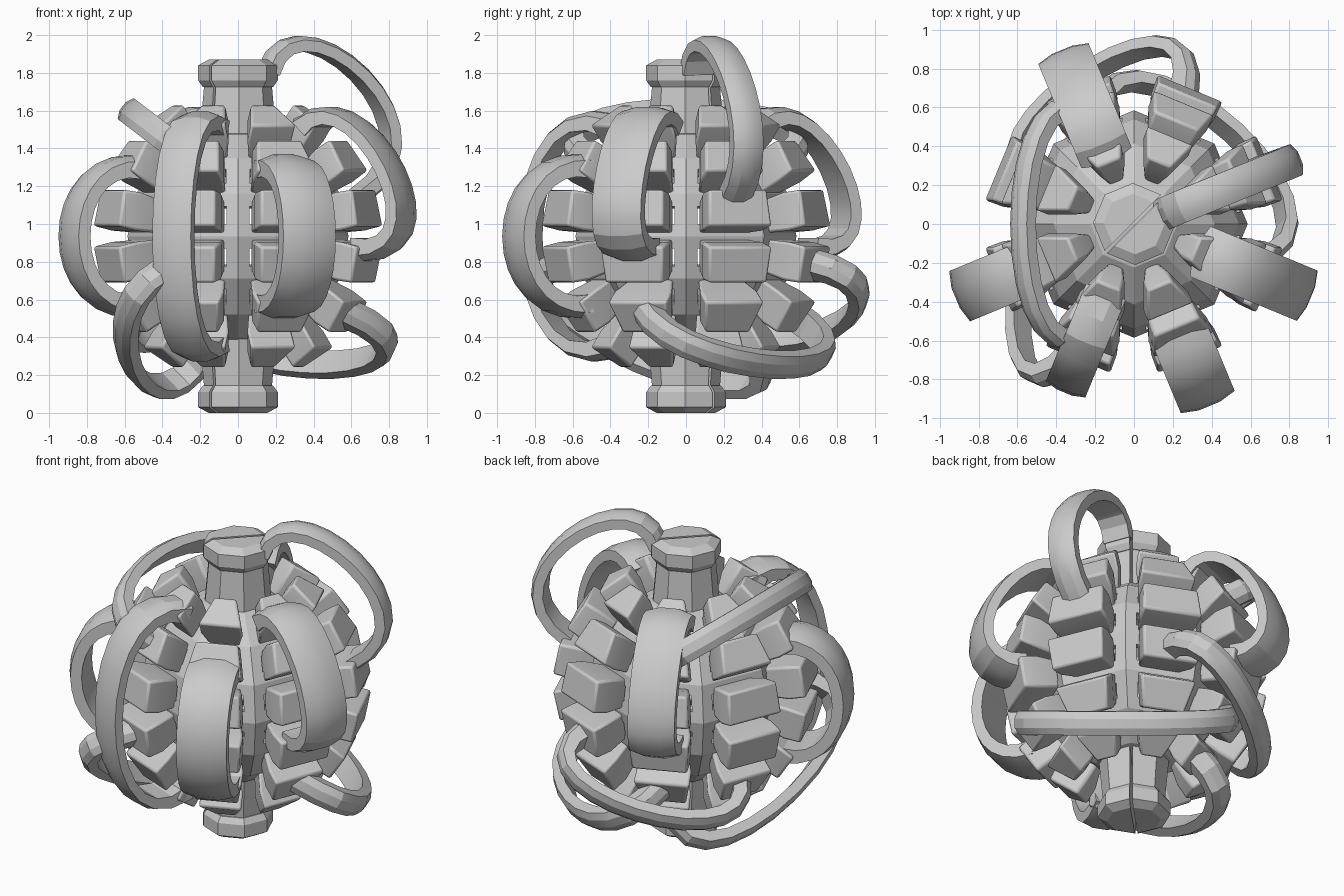
import bpy, bmesh, math
from mathutils import Vector as V

if "Cube" in bpy.data.objects:
    bpy.data.objects.remove(bpy.data.objects["Cube"])

CZ = 0.935                      # height of the core centre
ROWS = [56.25, 33.75, 11.25, -11.25, -33.75, -56.25]


def sph(r, lon, lat):
    a, b = math.radians(lon), math.radians(lat)
    return V((r * math.cos(b) * math.cos(a), r * math.cos(b) * math.sin(a), r * math.sin(b)))


def finish(name, bm, bevel=0, angle=30):
    bmesh.ops.recalc_face_normals(bm, faces=bm.faces)
    me = bpy.data.meshes.new(name)
    bm.to_mesh(me)
    bm.free()
    ob = bpy.data.objects.new(name, me)
    bpy.context.collection.objects.link(ob)
    if bevel:
        m = ob.modifiers.new("bevel", 'BEVEL')
        m.width, m.segments = bevel, 2
    bpy.ops.object.select_all(action='DESELECT')
    ob.select_set(True)
    bpy.context.view_layer.objects.active = ob
    if angle:
        bpy.ops.object.shade_smooth_by_angle(angle=math.radians(angle))
    return ob


def hull(bm, pts):
    vs = [bm.verts.new(p) for p in pts]
    res = bmesh.ops.convex_hull(bm, input=vs)
    bmesh.ops.delete(bm, geom=[g for g in res['geom_interior'] if isinstance(g, bmesh.types.BMVert)],
                     context='VERTS')


# Core cage: eight-sided sphere with a window in every face
bm = bmesh.new()
bmesh.ops.create_uvsphere(bm, u_segments=8, v_segments=8, radius=0.585)
windows = [f for f in bm.faces if len(f.verts) == 4]
bmesh.ops.inset_individual(bm, faces=windows, thickness=0.066, use_even_offset=True)
bmesh.ops.delete(bm, geom=windows, context='FACES')
core = finish("core_cage", bm, angle=0)
core.location.z = CZ
m = core.modifiers.new("thickness", 'SOLIDIFY')
m.thickness, m.offset = 0.06, -1


# Blocks: six rows of eight, each on a narrow stem
def ring(r, lon, lat, dlat, gap):
    pts = []
    for s in (-1, 1):
        for t in (-1, 1):
            la = lat + s * dlat
            half = 22.5 - math.degrees(math.asin(min(0.35, gap / (r * math.cos(math.radians(la))))))
            pts.append(sph(r, lon + t * half, la) + V((0, 0, CZ)))
    return pts


for i, lat in enumerate(ROWS):
    bm = bmesh.new()
    c = math.cos(math.radians(lat))
    for k in range(8):
        lon = 22.5 + 45 * k
        hull(bm, ring(0.52, lon, lat, 9.5, 0.07 * c ** 0.3) + ring(0.68, lon, lat, 8.7, 0.09 * c)
             + ring(0.78, lon, lat, 7.2, 0.125 * c))
        hull(bm, ring(0.40, lon, lat, 6, 0.075 * c) + ring(0.53, lon, lat, 6, 0.09 * c))
    bmesh.ops.dissolve_limit(bm, angle_limit=math.radians(4), verts=bm.verts, edges=bm.edges)
    finish("block_row_%d" % (i + 1), bm, bevel=0.014, angle=35)


# Poles: split octagonal necks with caps, top and bottom
def half_prism(bm, levels, start, sign):
    off = sph(0.008, start + 90, 0)
    pts = []
    for r, z in levels:
        for j in range(5):
            p = sph(r, start + 45 * j, 0) + off
            pts.append(V((p.x, p.y, CZ + sign * z)))
    hull(bm, pts)


for name, sign in (("top_pole", 1), ("bottom_pole", -1)):
    bm = bmesh.new()
    for start in (45, 225):
        half_prism(bm, [(0.20, 0.50), (0.17, 0.62), (0.17, 0.84)], start, sign)
        half_prism(bm, [(0.18, 0.79), (0.205, 0.825), (0.205, 0.905), (0.15, 0.935)], start, sign)
    bmesh.ops.dissolve_limit(bm, angle_limit=math.radians(2), verts=bm.verts, edges=bm.edges)
    finish(name, bm, angle=20)


# Curved straps that bridge one block to another
def strap(name, p0, h0, h1, p1, width, thick, end_thick=0.13, n=14):
    chord = p1 - p0
    b = chord.cross(h0 + h1 - p0 - p1).normalized()
    prof = [(-1, -1), (1, -1), (1, 0.5), (0.4, 1), (-0.4, 1), (-1, 0.5)]
    bm = bmesh.new()
    prev = None
    for i in range(n + 1):
        t = i / n
        u = 1 - t
        p = p0 * u**3 + h0 * (3 * u * u * t) + h1 * (3 * u * t * t) + p1 * t**3
        tan = (h0 - p0) * (u * u) + (h1 - h0) * (2 * u * t) + (p1 - h1) * (t * t)
        d = b.cross(tan).normalized()
        th = thick + (end_thick - thick) * abs(2 * t - 1) ** 4
        cur = [bm.verts.new(p + b * (x * width / 2) + d * (y * th / 2)) for x, y in prof]
        if prev:
            for j in range(6):
                k = (j + 1) % 6
                bm.faces.new((prev[j], prev[k], cur[k], cur[j]))
        else:
            bm.faces.new(cur)
        prev = cur
    bm.faces.new(prev)
    finish(name, bm, angle=22)


def bridge(name, a, b, scale, width, thick):
    ends = []
    for col, lat in (a, b):
        nrm = sph(1, 22.5 + 45 * col, lat)
        p = nrm * 0.7 + V((0, 0, CZ))
        ends.append((p, p + V([nrm[i] * scale[i] for i in range(3)])))
    strap(name, ends[0][0], ends[0][1], ends[1][1], ends[1][0], width, thick)


# name, (column, latitude) at both ends, handle scale per axis, width, thickness
for spec in [
    ("front_right_strap", (6, 32), (6, -32), (0.59, 0.59, 0.12), 0.30, 0.09),
    ("front_left_strap", (5, 56), (5, -56), (1.22, 1.22, 0.34), 0.22, 0.07),
    ("left_strap", (4, 31.5), (4, -31.5), (0.55, 0.55, 0.1), 0.28, 0.09),
    ("right_strap", (7, 56), (7, -6), (0.58, 0.58, 0.37), 0.28, 0.08),
    ("back_strap", (2, 56), (2, -6), (0.55, 0.55, 0.37), 0.28, 0.08),
    ("upper_left_strap", (2, 34), (5, 34), (1.5, 0.55, 0.65), 0.14, 0.08),
    ("lower_back_strap", (1, -11), (3, -34), (0.5, 0.82, 0.75), 0.14, 0.08),
    ("lower_left_strap", (5, -11), (2, -56), (1.7, 0.8, 0.78), 0.14, 0.08),
]:
    bridge(*spec)

# Strap from the top cap to the right-hand blocks
strap("top_strap", V((0.15, 0.05, 1.80)), V((0.28, 0.11, 2.29)), V((1.20, 0.47, 1.50)),
      V((0.64, 0.26, 1.14)), 0.17, 0.08, 0.09)
# Low strap sweeping round the back right corner
strap("lower_right_strap", V((0.54, -0.22, 0.55)), V((1.38, -0.08, 0.20)), V((-0.1, 1.24, 0.10)),
      V((-0.22, 0.54, 0.55)), 0.14, 0.08)
